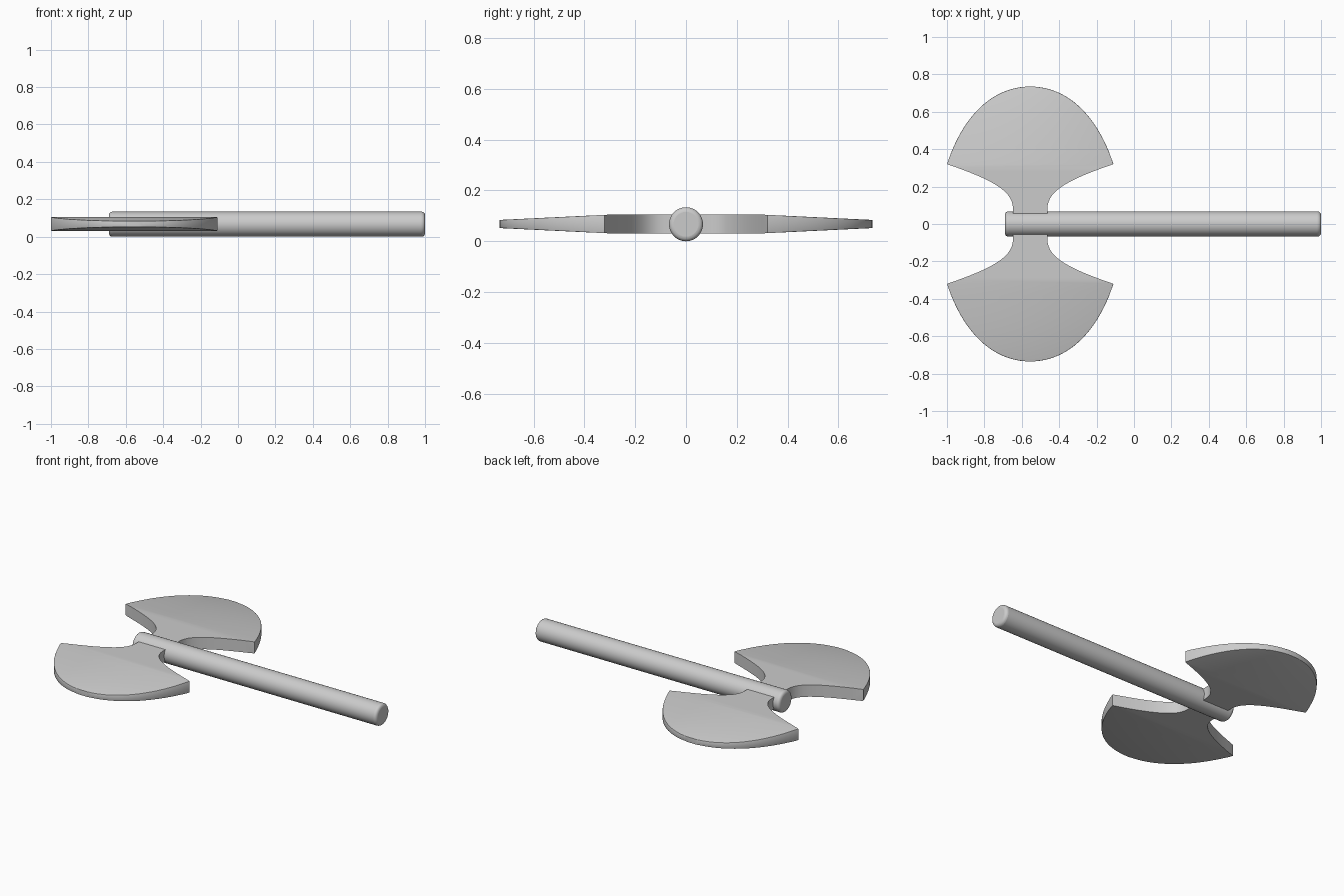
import bpy
import bmesh
import math
from mathutils import Vector
from mathutils.geometry import interpolate_bezier

cube = bpy.data.objects.get("Cube")
if cube:
    bpy.data.objects.remove(cube)

GREY = (0.6, 0.6, 0.6, 1)
grey = bpy.data.materials.new("plain grey")
grey.use_nodes = True
grey.diffuse_color = GREY
grey.node_tree.nodes["Principled BSDF"].inputs["Base Color"].default_value = GREY

RADIUS = 0.067
HEAD_X = -0.555


def finish(obj):
    obj.data.materials.append(grey)
    bpy.ops.object.select_all(action='DESELECT')
    obj.select_set(True)
    bpy.context.view_layer.objects.active = obj
    bpy.ops.object.shade_smooth_by_angle(angle=math.radians(35))


# Handle: round bar with softened ends
bpy.ops.mesh.primitive_cylinder_add(vertices=48, radius=RADIUS, depth=1.69,
                                    location=(0.155, 0, RADIUS),
                                    rotation=(0, math.pi / 2, 0))
handle = bpy.context.object
handle.name = "handle"
bevel = handle.modifiers.new("soft ends", 'BEVEL')
bevel.width = 0.018
bevel.segments = 4
bevel.limit_method = 'ANGLE'
bevel.angle_limit = math.radians(40)
finish(handle)


def curve(points, count):
    return interpolate_bezier(*[Vector((w, y, 0)) for w, y in points], count)


def half_thickness(y):
    taper = max(0, (y - 0.3) / (0.735 - 0.3))
    return 0.037 - 0.021 * taper


def blade(name, side):
    # Half-width and distance from the handle: neck, flare, then cutting edge
    neck = [Vector((0.092, 0.03, 0))]
    flare = curve([(0.092, 0.08), (0.092, 0.17), (0.18, 0.23), (0.445, 0.32)], 14)
    rim = curve([(0.445, 0.32), (0.36, 0.58), (0.2, 0.735), (0, 0.735)], 24)
    rows = neck + flare + rim[1:-1]

    bm = bmesh.new()
    rings = []
    for row in rows:
        h = half_thickness(row.y)
        rings.append([bm.verts.new((sx * row.x, row.y, sz * h))
                      for sx, sz in ((-1, -1), (1, -1), (1, 1), (-1, 1))])
    for a, b in zip(rings, rings[1:]):
        for i in range(4):
            j = (i + 1) % 4
            bm.faces.new((a[i], a[j], b[j], b[i]))
    bm.faces.new(rings[0][::-1])
    bm.faces.new(rings[-1])

    # Round the cutting edge, leaving the flare crisp
    first = len(neck) + len(flare) - 1
    soft = []
    for a, b in zip(rings[first:], rings[first + 1:]):
        soft += [bm.edges.get((p, q)) for p, q in zip(a, b)]
    last = rings[-1]
    soft += [bm.edges.get((last[0], last[1])), bm.edges.get((last[2], last[3]))]
    bmesh.ops.bevel(bm, geom=soft, offset=0.007, segments=2, profile=0.5,
                    affect='EDGES', clamp_overlap=True)

    for v in bm.verts:
        v.co.y *= side
    bmesh.ops.recalc_face_normals(bm, faces=bm.faces)
    mesh = bpy.data.meshes.new(name)
    bm.to_mesh(mesh)
    bm.free()
    obj = bpy.data.objects.new(name, mesh)
    obj.location = (HEAD_X, 0, 0.068)
    bpy.context.collection.objects.link(obj)
    finish(obj)


# Two mirrored blades
blade("back_blade", 1)
blade("front_blade", -1)
